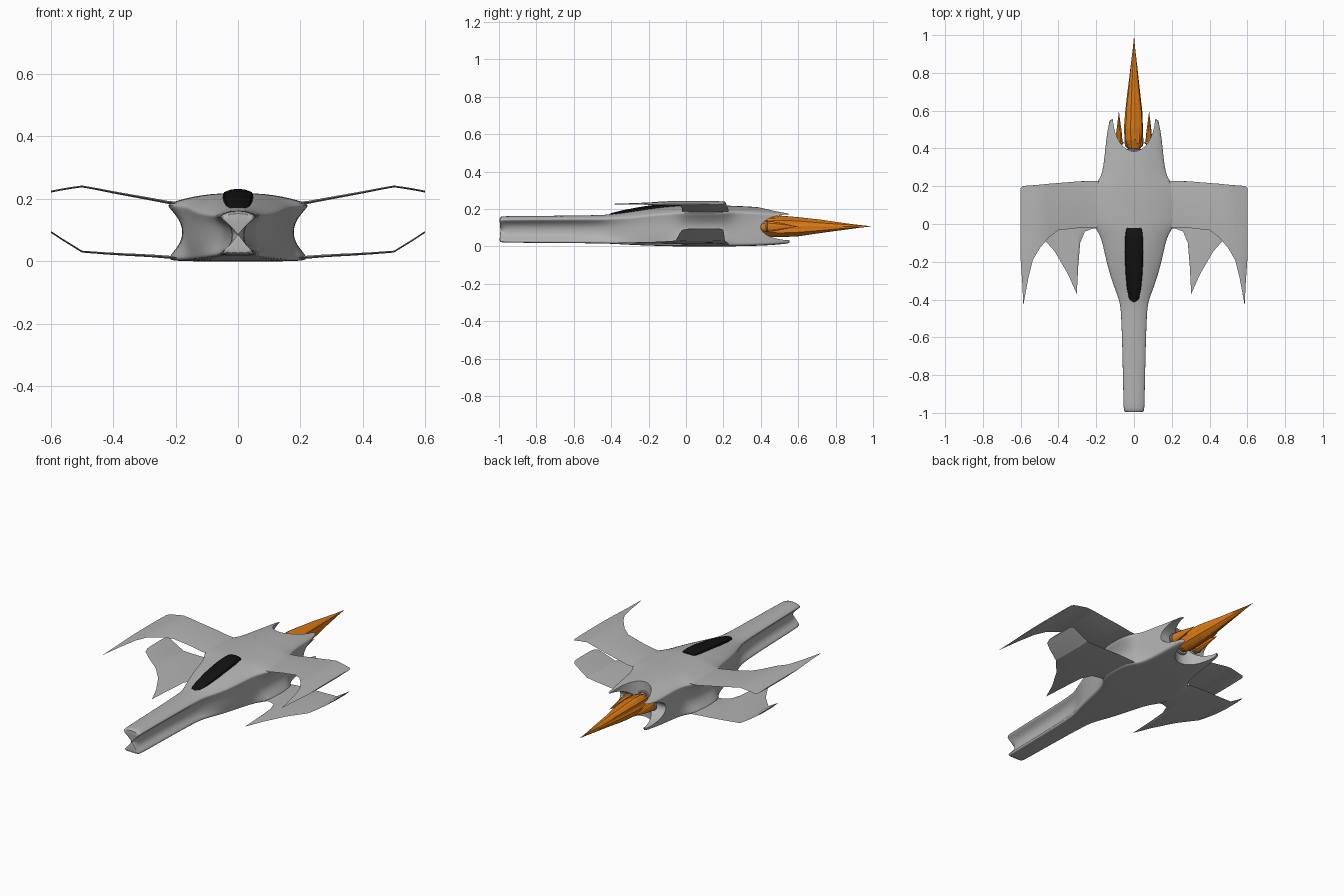
import bpy, bmesh, math, random

random.seed(4)
if "Cube" in bpy.data.objects:
    bpy.data.objects.remove(bpy.data.objects["Cube"])


def material(name, rgb):
    m = bpy.data.materials.new(name)
    m.use_nodes = True
    m.diffuse_color = (*rgb, 1)
    m.node_tree.nodes["Principled BSDF"].inputs["Base Color"].default_value = (*rgb, 1)
    return m


GREY = material("hull grey", (0.45, 0.45, 0.45))
BLACK = material("canopy black", (0.006, 0.006, 0.006))
ORANGE = material("flame orange", (0.72, 0.2, 0.008))


def activate(ob):
    bpy.ops.object.select_all(action="DESELECT")
    ob.select_set(True)
    bpy.context.view_layer.objects.active = ob


def finish(bm, name, mat, smooth=None):
    bmesh.ops.recalc_face_normals(bm, faces=bm.faces)
    me = bpy.data.meshes.new(name)
    bm.to_mesh(me)
    bm.free()
    ob = bpy.data.objects.new(name, me)
    bpy.context.collection.objects.link(ob)
    me.materials.append(mat)
    if smooth:
        activate(ob)
        bpy.ops.object.shade_smooth_by_angle(angle=math.radians(smooth))
    return ob


def loft(rings):
    """Skin a list of equal-length closed rings and cap both ends."""
    bm = bmesh.new()
    rows = [[bm.verts.new(p) for p in ring] for ring in rings]
    n = len(rows[0])
    for a, b in zip(rows, rows[1:]):
        for i in range(n):
            j = (i + 1) % n
            bm.faces.new((a[i], a[j], b[j], b[i]))
    bm.faces.new(rows[0])
    bm.faces.new(rows[-1])
    return bm


def mirrored(half):
    """Half section from top centre to bottom centre, closed across x."""
    return half + [(-x, y, z) for x, y, z in half[-2:0:-1]]


# Hull: y, shoulder width, top z, shoulder drop, waist, base width, base z
stations = [
    (-1.0, .055, .16, .014, .016, .046, .022),
    (-.99, .057, .162, .014, .018, .05, .02),
    (-.7, .063, .164, .014, .022, .055, .018),
    (-.46, .07, .167, .016, .035, .062, .016),
    (-.4, .08, .172, .02, .06, .075, .014),
    (-.3, .122, .187, .03, .11, .108, .008),
    (-.17, .157, .208, .035, .145, .138, .003),
    (-.06, .178, .218, .036, .168, .165, 0),
    (-.01, .225, .22, .034, .175, .215, 0),
    (.09, .232, .22, .034, .178, .225, 0),
    (.2, .225, .22, .034, .175, .215, 0),
    (.245, .175, .218, .03, .16, .165, 0),
    (.35, .16, .214, .03, .152, .15, .002),
    (.45, .15, .205, .03, .146, .143, .006),
    (.545, .135, .188, .015, .135, .13, .014),
    (.56, .132, .186, .015, .13, .128, .015),
]
rings = []
for k, (y, w, top, drop, waist, base, bot) in enumerate(stations):
    inset = y + (.035 if k < 2 else 0)
    sh, lip = top - drop, .012
    mid = (sh + bot) / 2
    rings.append(mirrored([
        (0, y, top), (w * .5, y, top - drop * .12), (w, y, sh),
        (w * .97, y, sh - lip), (waist, inset, mid + .03), (waist, inset, mid - .03),
        (base, y, bot + lip * 1.3), (base, y, bot), (base * .5, y, bot), (0, y, bot)]))
hull = finish(loft(rings), "hull", GREY)
sub = hull.modifiers.new("smooth", "SUBSURF")
sub.levels = sub.render_levels = 2


# Rounded scoops leave four pointed prongs at the tail
def scoop(name, axis, center, scale):
    bpy.ops.mesh.primitive_cylinder_add(vertices=48, radius=1, depth=1, location=center)
    c = bpy.context.object
    c.name = name
    c.scale = scale
    if axis == "X":
        c.rotation_euler[1] = math.pi / 2
    c.hide_render = True
    m = hull.modifiers.new(name, "BOOLEAN")
    m.operation, m.solver, m.object = "DIFFERENCE", "EXACT", c
    return c


cutters = [scoop("tail_scoop", "Z", (0, .57, .1), (.112, .185, 1)),
           scoop("side_scoop", "X", (0, .57, .102), (.07, .17, 1))]
activate(hull)
for m in list(hull.modifiers):
    bpy.ops.object.modifier_apply(modifier=m.name)
for c in cutters:
    bpy.data.objects.remove(c)
activate(hull)
bpy.ops.object.shade_smooth_by_angle(angle=math.radians(40))


# Wings: strips of x, z, front y, rear y
upper = [(.13, .184, -.01, .225), (.22, .188, -.022, .228), (.3, .203, -.022, .225),
         (.4, .221, -.033, .217), (.45, .231, -.07, .213), (.5, .24, -.13, .208),
         (.535, .235, -.19, .205), (.56, .231, -.29, .203), (.586, .226, -.43, .202),
         (.591, .225, -.32, .2), (.6, .223, -.19, .19)]
lower = [(.13, .006, -.02, .225), (.22, .013, -.025, .228), (.26, .016, -.04, .227),
         (.285, .018, -.1, .226), (.295, .018, -.22, .226), (.303, .019, -.37, .225),
         (.35, .021, -.265, .221), (.42, .025, -.145, .215), (.5, .031, -.055, .208),
         (.56, .068, -.035, .203), (.59, .088, -.02, .2), (.6, .094, .01, .185)]


def wing(name, strip, side):
    bm = bmesh.new()
    rows = []
    for x, z, front, rear in strip:
        t = .003 + .006 * max(0, .5 - x)
        rows.append([bm.verts.new((side * x, y, z + dz)) for y, dz in
                     ((front, 0), (front * .75 + rear * .25, t),
                      (front * .25 + rear * .75, t), (rear, 0),
                      (front * .25 + rear * .75, -t), (front * .75 + rear * .25, -t))])
    for a, b in zip(rows, rows[1:]):
        for i in range(6):
            j = (i + 1) % 6
            bm.faces.new((a[i], a[j], b[j], b[i]))
    bm.faces.new(rows[0])
    bm.faces.new(rows[-1])
    finish(bm, name, GREY, 25)


for side, label in ((1, "left"), (-1, "right")):
    wing(label + "_upper_wing", upper, side)
    wing(label + "_lower_wing", lower, side)

# Canopy: y, half width, top z
glass = [(-.42, .016, .168), (-.4, .03, .178), (-.34, .04, .193), (-.25, .047, .21),
         (-.15, .05, .225), (-.08, .05, .231), (-.03, .045, .232), (-.02, .04, .226)]
finish(loft([mirrored([(0, y, z), (w * .5, y, z - .002), (w * .88, y, z - .009),
                       (w, y, z - .022), (0, y, z - .03)]) for y, w, z in glass]),
       "canopy", BLACK, 35)

# Flames: ragged pointed bodies of revolution with shards peeling off
PROFILE = [(0, .35), (.03, .72), (.1, .95), (.2, 1), (.35, .9), (.55, .62), (.75, .33),
           (.9, .12), (1, .01)]


def flame(name, center, length, rx, rz, sides):
    cx, cy, cz = center
    rough = [random.uniform(.82, 1.06) for _ in range(sides)]
    rings = []
    for t, r in PROFILE:
        ring = []
        for i in range(sides):
            a = 2 * math.pi * i / sides
            k = r * rough[i] * random.uniform(.95, 1.03)
            ring.append((cx + rx * k * math.cos(a), cy + length * t, cz + rz * k * math.sin(a)))
        rings.append(ring)
    finish(loft(rings), name, ORANGE)


flame("main_flame", (0, .385, .107), .605, .057, .058, 20)
for i in range(10):
    a = 2 * math.pi * (i + .5) / 10
    flame("flame_shard", (.038 * math.cos(a), .4 + random.uniform(0, .05),
                          .107 + .038 * math.sin(a)), random.uniform(.13, .24), .014, .014, 6)
for side, label in ((1, "left"), (-1, "right")):
    flame(label + "_small_flame", (side * .08, .4, .107), .2, .019, .03, 10)

# Engine nozzle rings
for name, x, y, r in (("main_nozzle", 0, .39, .045), ("left_nozzle", .082, .43, .022),
                      ("right_nozzle", -.082, .43, .022)):
    bpy.ops.mesh.primitive_torus_add(location=(x, y, .107), rotation=(math.pi / 2, 0, 0),
                                     major_radius=r, minor_radius=.006,
                                     major_segments=24, minor_segments=8)
    ring = bpy.context.object
    ring.name = name
    ring.data.materials.append(GREY)
    bpy.ops.object.shade_smooth_by_angle(angle=math.radians(40))
